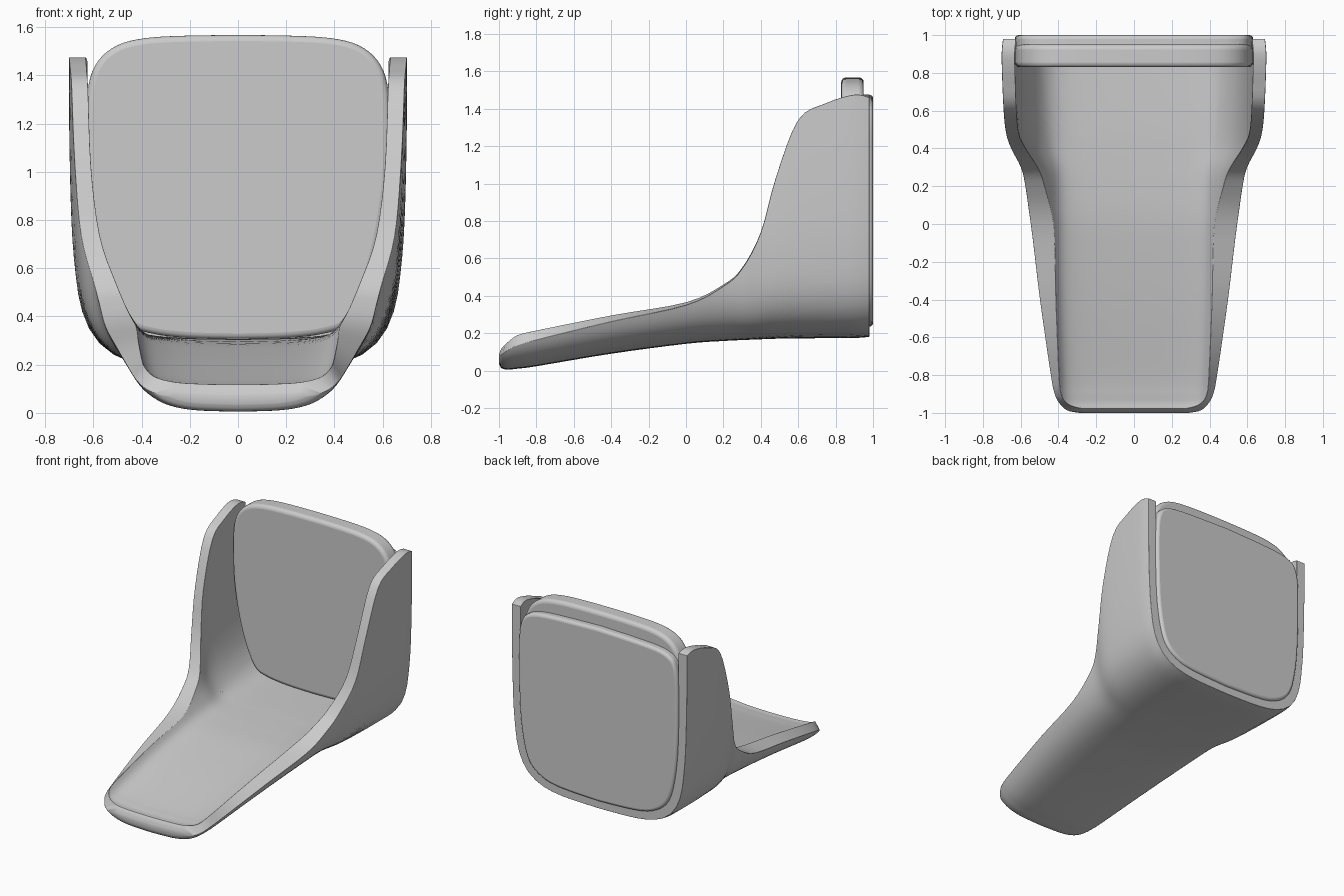
import bpy, bmesh, math
from mathutils import Vector

if "Cube" in bpy.data.objects:
    bpy.data.objects.remove(bpy.data.objects["Cube"])

grey = bpy.data.materials.new("plain grey")
grey.use_nodes = True
colour = (0.6, 0.6, 0.6, 1)
grey.diffuse_color = colour
grey.node_tree.nodes["Principled BSDF"].inputs["Base Color"].default_value = colour


def smooth_path(rows, steps):
    """Catmull-Rom curve through rows of any width."""
    pts = [Vector(r) for r in rows]
    out = []
    for i in range(len(pts) - 1):
        a, b = pts[max(i - 1, 0)], pts[i]
        c, d = pts[i + 1], pts[min(i + 2, len(pts) - 1)]
        for k in range(steps):
            t = k / steps
            out.append(0.5 * (2 * b + (c - a) * t + (2 * a - 5 * b + 4 * c - d) * t**2
                              + (3 * b - a - 3 * c + d) * t**3))
    return out + [pts[-1]]


def cut_and_resample(path, height, count):
    """Keep a wall profile up to a height, with evenly spaced points."""
    kept = [path[0]]
    for a, b in zip(path, path[1:]):
        if b.y >= height:
            kept.append(a.lerp(b, (height - a.y) / max(b.y - a.y, 1e-6)))
            break
        kept.append(b)
    else:
        kept.append(Vector((path[-1].x, height)))
    lengths = [(b - a).length for a, b in zip(kept, kept[1:])]
    total, out, seg, start = sum(lengths), [], 0, 0.0
    for k in range(count + 1):
        want = total * k / count
        while seg < len(lengths) - 1 and start + lengths[seg] < want:
            start += lengths[seg]
            seg += 1
        out.append(kept[seg].lerp(kept[seg + 1], min(1, (want - start) / max(lengths[seg], 1e-6))))
    return out


def finish(name, bm, bevel=0):
    bmesh.ops.recalc_face_normals(bm, faces=bm.faces)
    mesh = bpy.data.meshes.new(name)
    bm.to_mesh(mesh)
    bm.free()
    obj = bpy.data.objects.new(name, mesh)
    bpy.context.collection.objects.link(obj)
    mesh.materials.append(grey)
    if bevel:
        mod = obj.modifiers.new("soft rim", 'BEVEL')
        mod.width, mod.segments = bevel, 4
        mod.limit_method, mod.angle_limit = 'ANGLE', math.radians(50)
    bpy.ops.object.select_all(action='DESELECT')
    obj.select_set(True)
    bpy.context.view_layer.objects.active = obj
    bpy.ops.object.shade_smooth_by_angle(angle=math.radians(40))
    return obj


# Half cross-sections of the trough: (x, height above the underside)
outer_wall = smooth_path([(0, 0), (.25, .006), (.4, .025), (.5, .06), (.57, .11), (.62, .18),
                          (.65, .26), (.67, .37), (.69, .6), (.7, 1), (.7, 1.4)], 5)
inner_wall = smooth_path([(0, 0), (.2, .003), (.35, .012), (.44, .035), (.49, .085), (.54, .165),
                          (.58, .285), (.61, .46), (.63, .76), (.63, 1.3)], 5)

# Stations along the trough: y, underside, rim, width factor
stations = smooth_path([
    (-1, .035, .085, .66), (-.985, .012, .12, .68), (-.95, .005, .155, .7), (-.9, .01, .19, .72),
    (-.8, .023, .215, .74), (-.4, .09, .295, .81), (0, .143, .365, .865), (.2, .158, .46, .875),
    (.3, .163, .55, .893), (.4, .167, .74, .945), (.48, .17, 1.03, .97), (.6, .172, 1.34, .985),
    (.75, .173, 1.43, .995), (.9, .174, 1.475, 1), (.98, .18, 1.46, .99)], 4)

# Trough shell: floor and side walls in one sweep
bm = bmesh.new()
half = 24
rings = []
for y, base, rim, width in stations:
    h = rim - base
    front = min(1, max(0, -y))
    drop = min(.015 + .045 * front, .3 * h) * min(1, max(0, 1 - 2 * y))
    floor = min(.135 - .025 * front, h - .012)
    outer = cut_and_resample(outer_wall, h - drop, half)
    inner = cut_and_resample(inner_wall, h - floor, half)
    inner_width = width + .1 * front
    ring = []
    for pts, scale, lift in ((outer, width, base), (inner, inner_width, base + floor)):
        side = [(p.x * scale, p.y + lift) for p in pts]
        row = [(-x, z) for x, z in reversed(side[1:])] + side
        ring.append([bm.verts.new((x, y, z)) for x, z in row])
    rings.append(ring[0] + ring[1][::-1])
n = len(rings[0])
for a, b in zip(rings, rings[1:]):
    for i in range(n):
        j = (i + 1) % n
        bm.faces.new((a[i], a[j], b[j], b[i]))
for ring in (rings[0], rings[-1]):
    for i in range(n // 2 - 1):
        bm.faces.new((ring[i], ring[i + 1], ring[n - 2 - i], ring[n - 1 - i]))
finish("trough_shell", bm, .012)


def panel(name, half_outline, y_front, y_back, bevel):
    """Upright board from a mirrored half outline."""
    side = smooth_path(half_outline, 4)
    loop = [(p.x, p.y) for p in side] + [(-p.x, p.y) for p in reversed(side[1:-1])]
    bm = bmesh.new()
    face = bm.faces.new([bm.verts.new((x, y_front, z)) for x, z in loop])
    new = bmesh.ops.extrude_face_region(bm, geom=[face], use_keep_orig=True)["geom"]
    moved = [v for v in new if isinstance(v, bmesh.types.BMVert)]
    bmesh.ops.translate(bm, verts=moved, vec=(0, y_back - y_front, 0))
    return finish(name, bm, bevel)


# Back board and the lower plate behind it
panel("back_board", [(0, .305), (.2, .31), (.36, .33), (.45, .37), (.52, .5), (.58, .7),
                     (.62, .95), (.63, 1.2), (.62, 1.36), (.58, 1.46), (.5, 1.525),
                     (.38, 1.555), (.2, 1.565), (0, 1.567)], .83, .95, .025)
panel("rear_plate", [(0, .235), (.3, .25), (.45, .29), (.55, .38), (.6, .55), (.625, .8),
                     (.63, 1.2), (.61, 1.36), (.55, 1.43), (.4, 1.46), (0, 1.475)], .88, 1, .02)
